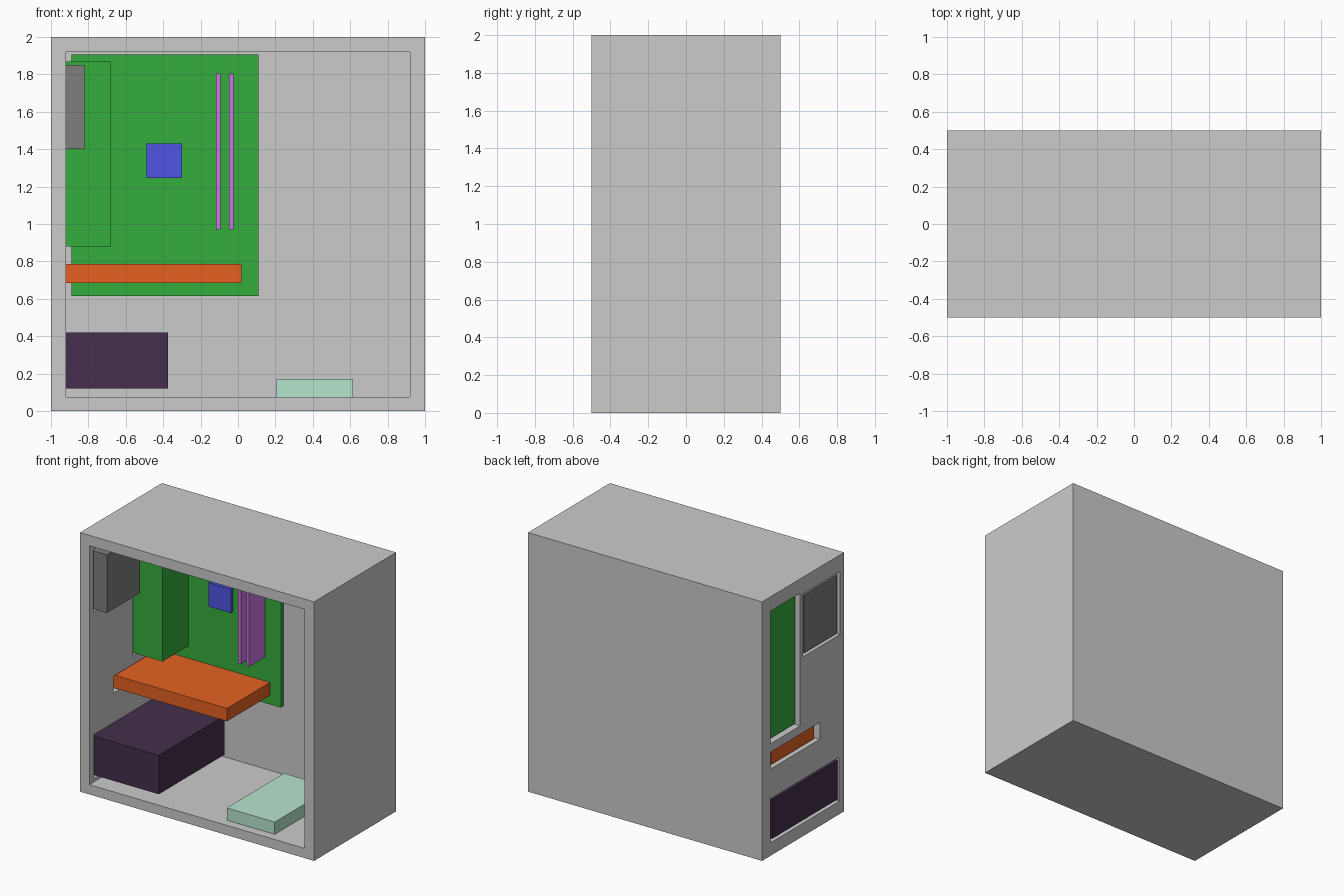
import bpy
import bmesh
from mathutils import Matrix, Vector

if "Cube" in bpy.data.objects:
    bpy.data.objects.remove(bpy.data.objects["Cube"])


def box(name, x, y, z, color=None):
    """Axis-aligned box from (min, max) pairs."""
    lo, hi = Vector((x[0], y[0], z[0])), Vector((x[1], y[1], z[1]))
    bm = bmesh.new()
    bmesh.ops.create_cube(bm, size=1)
    bmesh.ops.transform(bm, verts=bm.verts,
                        matrix=Matrix.Translation((lo + hi) / 2) @ Matrix.Diagonal((*(hi - lo), 1)))
    mesh = bpy.data.meshes.new(name)
    bm.to_mesh(mesh)
    bm.free()
    obj = bpy.data.objects.new(name, mesh)
    bpy.context.collection.objects.link(obj)
    if color:
        mat = bpy.data.materials.new(name + "_colour")
        mat.diffuse_color = (*color, 1)
        mat.use_nodes = True
        mat.node_tree.nodes["Principled BSDF"].inputs["Base Color"].default_value = mat.diffuse_color
        mesh.materials.append(mat)
    return obj


def cut(target, x, y, z):
    """Subtract a box from the target and discard the cutter."""
    cutter = box("cutter", x, y, z)
    cutter.hide_render = True
    mod = target.modifiers.new("cut", 'BOOLEAN')
    mod.operation = 'DIFFERENCE'
    mod.solver = 'EXACT'
    mod.object = cutter
    bpy.context.view_layer.objects.active = target
    bpy.ops.object.modifier_apply(modifier=mod.name)
    bpy.data.objects.remove(cutter, do_unlink=True)


# Case: open at the front, with port openings through the left wall
case = box("case", (-1, 1), (-0.5, 0.5), (0, 2))
cut(case, (-0.92, 0.92), (-0.6, 0.42), (0.075, 1.92))
for y, z in [
    ((0.035, 0.40), (0.865, 1.89)),    # port panel opening
    ((-0.45, 0.0), (1.385, 1.87)),     # fan opening
    ((-0.205, 0.40), (0.67, 0.80)),    # graphics card slot
    ((-0.44, 0.40), (0.10, 0.44)),     # power supply opening
]:
    cut(case, (-1.1, -0.85), y, z)

# Motherboard and the parts mounted on its front
GREEN = (0.036, 0.42, 0.048)
FACE = 0.365
box("motherboard", (-0.89, 0.11), (FACE, 0.40), (0.615, 1.905), GREEN)
box("port_block", (-0.967, -0.68), (0.05, FACE), (0.88, 1.87), GREEN)
box("processor", (-0.49, -0.30), (0.34, FACE), (1.245, 1.43), (0.08, 0.09, 0.78))
for i, x in enumerate((-0.118, -0.047)):
    box(f"memory_stick_{i + 1}", (x, x + 0.024), (0.17, FACE), (0.97, 1.805), (0.62, 0.18, 0.78))
box("graphics_card", (-0.98, 0.018), (-0.16, FACE), (0.685, 0.785), (0.78, 0.12, 0.016))

# Parts mounted on the case
box("fan", (-0.99, -0.82), (-0.43, -0.025), (1.40, 1.85), (0.21, 0.21, 0.21))
box("power_supply", (-0.995, -0.375), (-0.43, 0.37), (0.12, 0.42), (0.056, 0.028, 0.07))
box("storage_drive", (0.205, 0.615), (-0.43, 0.27), (0.075, 0.17), (0.47, 0.78, 0.62))
